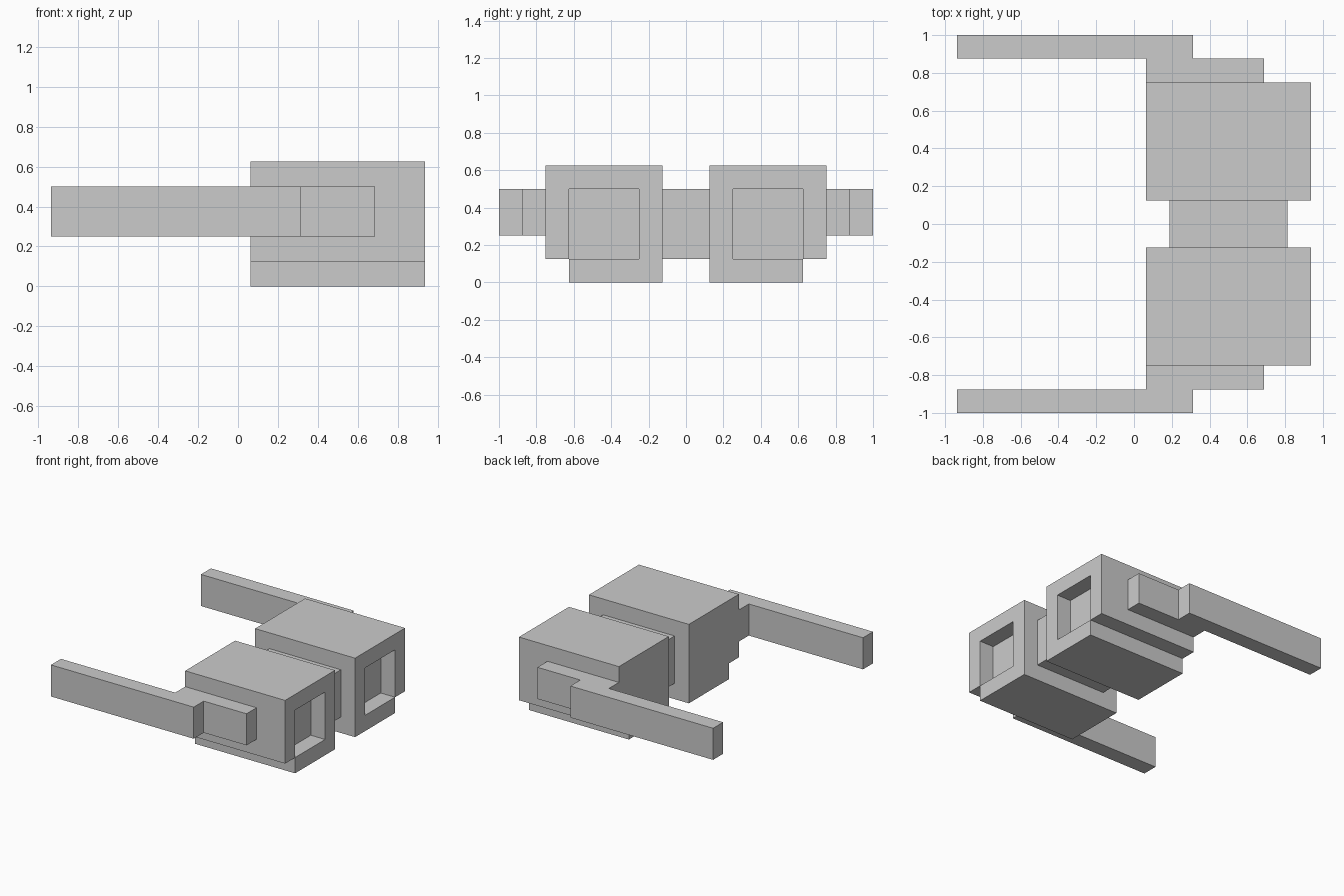
import bpy, bmesh

if "Cube" in bpy.data.objects:
    bpy.data.objects.remove(bpy.data.objects["Cube"])


def finish(name, bm, mirrored):
    bmesh.ops.remove_doubles(bm, verts=bm.verts, dist=1e-5)
    mesh = bpy.data.meshes.new(name)
    bm.to_mesh(mesh)
    bm.free()
    obj = bpy.data.objects.new(name, mesh)
    bpy.context.collection.objects.link(obj)
    if mirrored:
        mod = obj.modifiers.new("Mirror", 'MIRROR')
        mod.use_axis = (False, True, False)
        mod.use_mirror_merge = False
    return obj


def box(name, lo, hi, mirrored=True):
    bm = bmesh.new()
    bmesh.ops.create_cube(bm, size=1)
    for v in bm.verts:
        v.co = [(a + b) / 2 + c * (b - a) for a, b, c in zip(lo, hi, v.co)]
    return finish(name, bm, mirrored)


# Eyepiece housing: stepped block with a square recess in its front (+x) face
BACK, FLOOR, FRONT = 0.0625, 0.8125, 0.9375
corner = (0.625, 0.125)  # the recess corner touches the step corner
outer = [(0.75, 0.125), (0.75, 0.625), (0.125, 0.625), (0.125, 0), (0.625, 0)]
inner = [corner, (0.625, 0.5), (0.25, 0.5), (0.25, 0.125), corner]

bm = bmesh.new()


def face(points):
    bm.faces.new([bm.verts.new(p) for p in points])


def at(x, pts):
    return [(x, y, z) for y, z in pts]


def walls(loop, x):
    for a, b in zip(loop, loop[1:] + loop[:1]):
        face(at(FRONT, [b, a]) + at(x, [a, b]))


# rim around the recess
for k in range(4):
    face(at(FRONT, [inner[k], outer[k], outer[k + 1], inner[k + 1]]))
# outside walls and back, then recess walls and floor
outline = [corner] + outer
walls(outline, BACK)
face(at(BACK, outline[::-1]))
hole = inner[:4]
walls(hole[::-1], FLOOR)
face(at(FLOOR, hole))
finish("eyepiece_housing", bm, True)

# Nose bridge joining the two housings
box("bridge", (0.1875, -0.125, 0.125), (0.8125, 0.125, 0.5), mirrored=False)

# Hinge blocks and side arms
box("hinge_block", (0.0625, 0.75, 0.25), (0.6875, 0.875, 0.5))
box("side_arm", (-0.9375, 0.875, 0.25), (0.3125, 1.0, 0.5))
